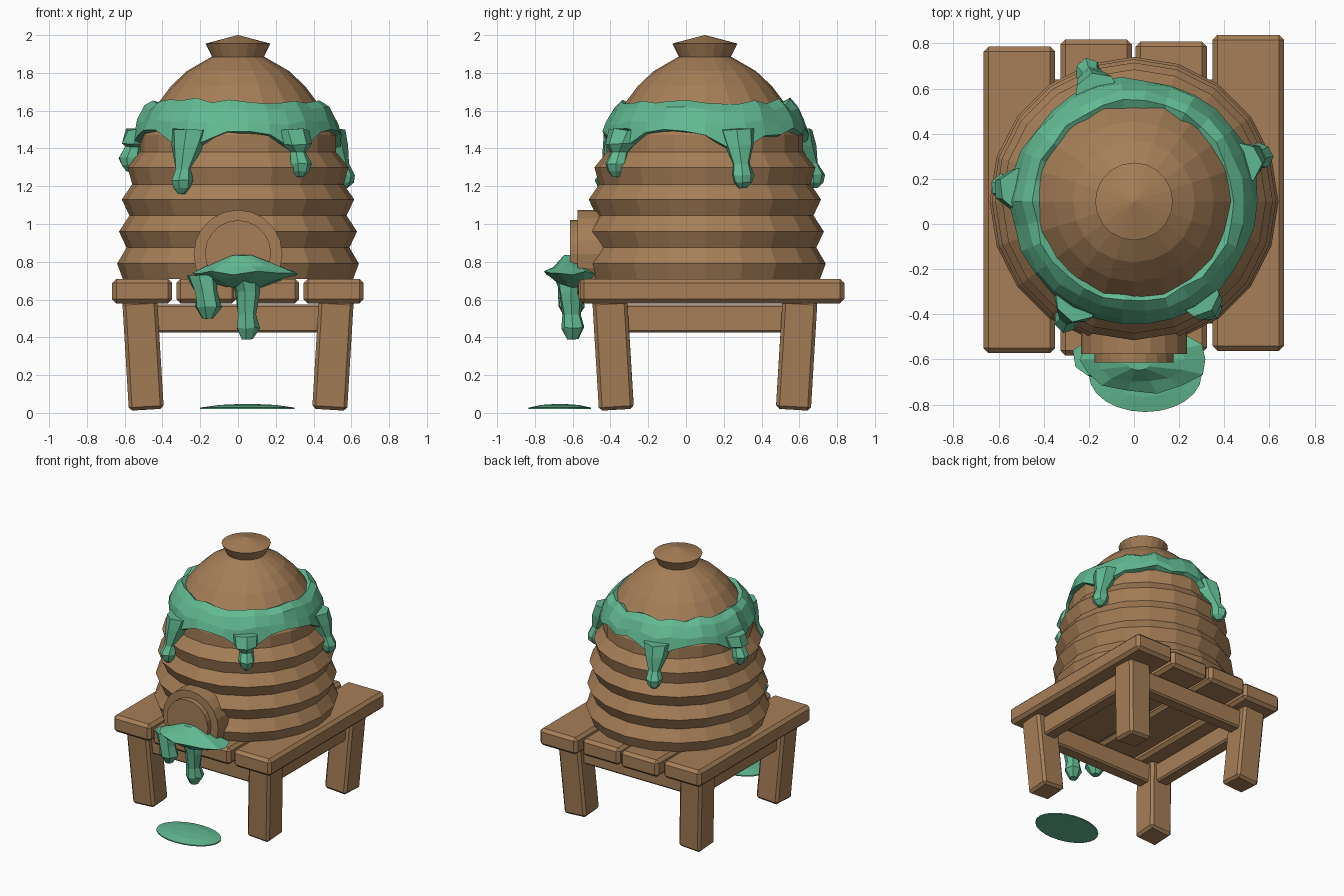
import bpy, bmesh, math, random
from mathutils import Matrix

random.seed(4)
if "Cube" in bpy.data.objects:
    bpy.data.objects.remove(bpy.data.objects["Cube"])

CY = 0.1  # centre line of the hive and the table


def material(name, rgb):
    m = bpy.data.materials.new(name)
    m.use_nodes = True
    m.diffuse_color = (*rgb, 1)
    m.node_tree.nodes["Principled BSDF"].inputs["Base Color"].default_value = (*rgb, 1)
    return m


wood = material("warm brown", (0.38, 0.21, 0.096))
honey = material("green syrup", (0.122, 0.49, 0.287))


def finish(name, bm, mat):
    bmesh.ops.recalc_face_normals(bm, faces=bm.faces)
    me = bpy.data.meshes.new(name)
    bm.to_mesh(me)
    bm.free()
    me.materials.append(mat)
    ob = bpy.data.objects.new(name, me)
    bpy.context.collection.objects.link(ob)
    return ob


def box(name, loc, size, bevel, rot=(0, 0, 0)):
    bm = bmesh.new()
    bmesh.ops.create_cube(bm, size=1, matrix=Matrix.Diagonal((*size, 1)))
    ob = finish(name, bm, wood)
    ob.location, ob.rotation_euler = loc, rot
    mod = ob.modifiers.new("bevel", "BEVEL")
    mod.width, mod.segments = bevel, 1
    return ob


def bridge(bm, rings):
    for a, b in zip(rings, rings[1:]):
        n = len(a)
        for i in range(n):
            j = (i + 1) % n
            bm.faces.new((a[i], a[j], b[j], b[i]))


def loft(name, sections, sides, mat, stretch=1, jitter=0):
    """Stack of flat rings given as (x, y, z, radius), capped at both ends."""
    bm = bmesh.new()
    rings = []
    for x, y, z, r in sections:
        ring = []
        for i in range(sides):
            a = math.tau * i / sides
            k = r * (1 + random.uniform(-jitter, jitter))
            dz = random.uniform(-jitter, jitter) * r * 0.6
            ring.append(bm.verts.new((x + k * math.cos(a), y + k * stretch * math.sin(a), z + dz)))
        rings.append(ring)
    bridge(bm, rings)
    bm.faces.new(rings[0])
    bm.faces.new(rings[-1])
    return finish(name, bm, mat)


# Ribbed hive body with domed roof
body = [(0.61, 0.71), (0.64, 0.79), (0.59, 0.875), (0.63, 0.96), (0.575, 1.045), (0.615, 1.13),
        (0.56, 1.21), (0.585, 1.3), (0.52, 1.38), (0.52, 1.47), (0.47, 1.55), (0.43, 1.63),
        (0.355, 1.73), (0.27, 1.81), (0.14, 1.885)]
loft("hive_body", [(0, CY, z, r) for r, z in body], 20, wood)

# Flared cap with a shallow point
cap = [(0.135, 1.88), (0.172, 1.955), (0.002, 2.0)]
loft("hive_cap", [(0, CY, z, r) for r, z in cap], 20, wood)


# Round entrance: wide collar and smaller front disc
def disc(name, radius, y_front, y_back, z):
    bm = bmesh.new()
    bmesh.ops.create_cone(bm, cap_ends=True, segments=20, radius1=radius, radius2=radius,
                          depth=y_back - y_front,
                          matrix=Matrix.Translation((0, (y_front + y_back) / 2, z))
                          @ Matrix.Rotation(math.pi / 2, 4, "X"))
    return finish(name, bm, wood)


disc("entrance_collar", 0.235, -0.575, -0.2, 0.84)
disc("entrance_disc", 0.175, -0.614, -0.3, 0.845)

# Uneven table planks: centre x, front y, back y
for i, (x, y0, y1) in enumerate([(-0.508, -0.572, 0.786), (-0.168, -0.583, 0.817),
                                 (0.165, -0.57, 0.808), (0.506, -0.562, 0.838)]):
    box(f"table_plank_{i + 1}", (x, (y0 + y1) / 2, 0.645), (0.317, y1 - y0, 0.13), 0.022)

# Four legs leaning inward at the foot
for sx, side in ((-1, "right"), (1, "left")):
    for sy, end in ((-1, "front"), (1, "back")):
        box(f"{end}_{side}_leg", (sx * 0.503, CY + sy * 0.486, 0.31), (0.185, 0.185, 0.58),
            0.018, (-0.06 * sy, 0.06 * sx, 0))

# Rails between the legs
for s in (-1, 1):
    box("front_rail" if s < 0 else "back_rail", (0, CY + s * 0.49, 0.5), (0.95, 0.1, 0.15), 0.012)
    box("right_rail" if s < 0 else "left_rail", (s * 0.51, CY, 0.5), (0.1, 0.9, 0.15), 0.012)

# Syrup drips on the hive: x, y offset from centre line, lowest z
drips = [(-0.3, -0.52, 1.16), (0.33, -0.47, 1.25), (0.56, 0.2, 1.19),
         (-0.2, 0.575, 1.19), (-0.575, 0.06, 1.28)]

# Syrup band round the roof edge, sagging above each drip
bm = bmesh.new()
columns = 30
rings = []
section = [(0.4, 1.62), (0.445, 1.648), (0.49, 1.61), (0.525, 1.54), (0.54, 1.49), (0.48, 1.475)]
for i in range(columns):
    a = math.tau * i / columns
    sag = 0
    for dx, dy, _ in drips:
        d = math.atan2(dy, dx) - a
        d = abs(math.atan2(math.sin(d), math.cos(d)))
        sag = max(sag, 1 - d / 0.36)
    wave = random.uniform(-0.015, 0.015)
    ring = []
    for k, (r, z) in enumerate(section):
        low = sag if k >= 4 else 0
        r += random.uniform(-0.01, 0.01) + 0.025 * low
        z += wave + random.uniform(-0.008, 0.008) - 0.1 * low
        ring.append(bm.verts.new((r * math.cos(a), CY + r * math.sin(a), z)))
    rings.append(ring)
bridge(bm, rings + rings[:1])
finish("syrup_band", bm, honey)

# Drips with a narrow neck and a heavy bulb
for i, (dx, dy, low) in enumerate(drips):
    reach = math.hypot(dx, dy)
    path = [(0.5, 1.5, 0.1), (0.535, 1.42, 0.085), (reach - 0.02, low + 0.13, 0.045),
            (reach, low + 0.07, 0.06), (reach, low + 0.03, 0.05), (reach, low, 0.02)]
    loft(f"syrup_drip_{i + 1}",
         [(dx / reach * r, CY + dy / reach * r, z, w) for r, z, w in path],
         7, honey, jitter=0.12)

# Syrup pool spilling from the entrance
pool = [(0.03, -0.6, 0.665, 0.09), (0.03, -0.595, 0.705, 0.21), (0.035, -0.6, 0.74, 0.285),
        (0.03, -0.6, 0.775, 0.2), (0.02, -0.62, 0.835, 0.05)]
loft("entrance_syrup", pool, 14, honey, stretch=0.52, jitter=0.07)
loft("entrance_drip_long", [(0.04, -0.61, 0.72, 0.09), (0.05, -0.61, 0.64, 0.065),
                            (0.05, -0.605, 0.52, 0.05), (0.055, -0.6, 0.45, 0.06),
                            (0.05, -0.6, 0.39, 0.03)], 7, honey, jitter=0.12)
loft("entrance_drip_short", [(-0.19, -0.6, 0.73, 0.08), (-0.17, -0.61, 0.64, 0.065),
                             (-0.16, -0.61, 0.56, 0.07), (-0.16, -0.61, 0.5, 0.03)],
     7, honey, jitter=0.12)

# Flat puddle on the ground
loft("ground_puddle", [(0.05, -0.668, 0.02, 0.25), (0.05, -0.668, 0.028, 0.25),
                       (0.05, -0.668, 0.042, 0.15), (0.05, -0.668, 0.047, 0.04)],
     24, honey, stretch=0.66)
